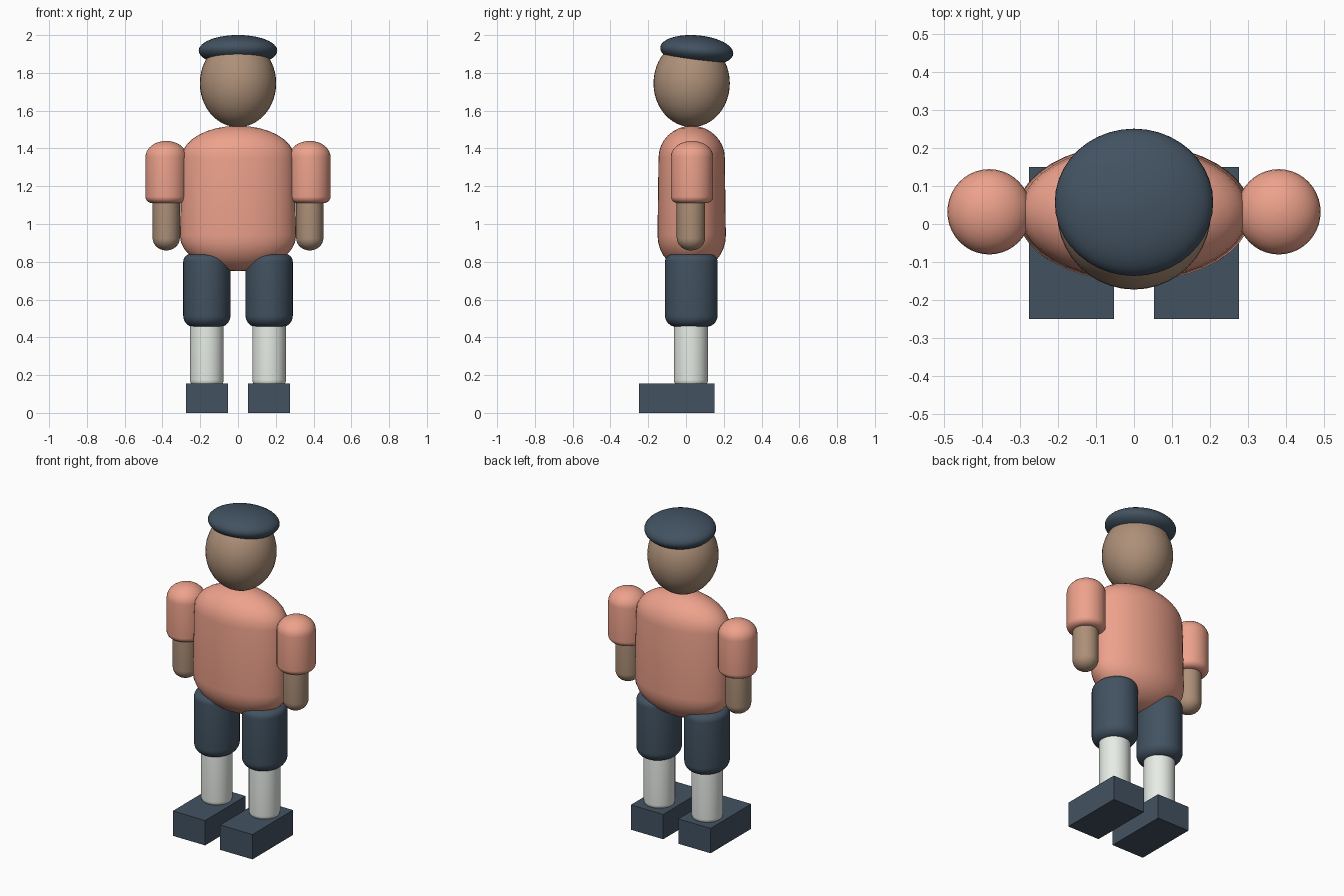
import bpy, bmesh, math

if "Cube" in bpy.data.objects:
    bpy.data.objects.remove(bpy.data.objects["Cube"])

def material(name, rgb):
    m = bpy.data.materials.new(name)
    m.diffuse_color = (*rgb, 1)
    m.use_nodes = True
    m.node_tree.nodes["Principled BSDF"].inputs["Base Color"].default_value = m.diffuse_color
    return m

CORAL = material("coral", (0.85, 0.36, 0.26))
NAVY = material("navy", (0.055, 0.085, 0.12))
SKIN = material("skin", (0.42, 0.28, 0.19))
WHITE = material("white", (0.80, 0.84, 0.79))

def finish(ob, name, mat, smooth=True):
    ob.name = ob.data.name = name
    ob.data.materials.append(mat)
    if smooth:
        ob.data.shade_smooth()
    return ob

def rounded_column(name, mat, x, y, rx, ry, z0, z1, bottom, top, taper=1.0, seg=40, steps=8):
    """Elliptical column; bottom/top = (fraction of radius rounded, rounding height)."""
    profile = []
    for i in range(steps + 1):
        a = math.pi / 2 * i / steps
        f, h = bottom
        profile.append((1 - f + f * math.sin(a), z0 + h - h * math.cos(a)))
    for i in range(steps + 1):
        a = math.pi / 2 * i / steps
        f, h = top
        profile.append((taper * (1 - f + f * math.cos(a)), z1 - h + h * math.sin(a)))
    bm = bmesh.new()
    rings = []
    for r, z in profile:
        r = max(r, 0.002)
        rings.append([bm.verts.new((x + rx * r * math.cos(t), y + ry * r * math.sin(t), z))
                      for t in (2 * math.pi * k / seg for k in range(seg))])
    for a, b in zip(rings, rings[1:]):
        for k in range(seg):
            n = (k + 1) % seg
            bm.faces.new((a[k], a[n], b[n], b[k]))
    bm.faces.new(rings[0][::-1])
    bm.faces.new(rings[-1])
    me = bpy.data.meshes.new(name)
    bm.to_mesh(me)
    bm.free()
    ob = bpy.data.objects.new(name, me)
    bpy.context.collection.objects.link(ob)
    finish(ob, name, mat)
    bpy.context.view_layer.objects.active = ob
    bpy.ops.object.select_all(action='DESELECT')
    ob.select_set(True)
    bpy.ops.object.shade_smooth_by_angle(angle=math.radians(40))
    return ob

def ellipsoid(name, mat, loc, radii, tilt=0):
    bpy.ops.mesh.primitive_uv_sphere_add(segments=40, ring_count=24, location=loc,
                                         rotation=(tilt, 0, 0))
    ob = bpy.context.object
    ob.scale = radii
    return finish(ob, name, mat)

def box(name, mat, loc, size):
    bpy.ops.mesh.primitive_cube_add(size=1, location=loc)
    ob = bpy.context.object
    ob.scale = size
    return finish(ob, name, mat, smooth=False)

# torso, head and beret-like cap
rounded_column("torso", CORAL, 0, 0.03, 0.308, 0.181, 0.75, 1.52, (1, 0.19), (1, 0.17), taper=0.97)
ellipsoid("head", SKIN, (0, 0.03, 1.745), (0.202, 0.202, 0.232))
ellipsoid("cap", NAVY, (0, 0.057, 1.918), (0.208, 0.194, 0.081), math.radians(-5))

# limbs on both sides
for side, s in (("left", 1), ("right", -1)):
    rounded_column(f"{side}_sleeve", CORAL, s * 0.38, 0.032, 0.11, 0.112, 1.11, 1.44, (0.35, 0.035), (1, 0.085))
    rounded_column(f"{side}_forearm", SKIN, s * 0.38, 0.026, 0.072, 0.075, 0.86, 1.2, (1, 0.065), (0.2, 0.02))
    rounded_column(f"{side}_shorts_leg", NAVY, s * 0.165, 0.028, 0.125, 0.139, 0.455, 0.84, (0.45, 0.06), (0.3, 0.04))
    rounded_column(f"{side}_sock", WHITE, s * 0.165, 0.026, 0.089, 0.09, 0.145, 0.5, (0.25, 0.03), (0.2, 0.02))
    box(f"{side}_shoe", NAVY, (s * 0.1635, -0.05, 0.0775), (0.223, 0.4, 0.155))
